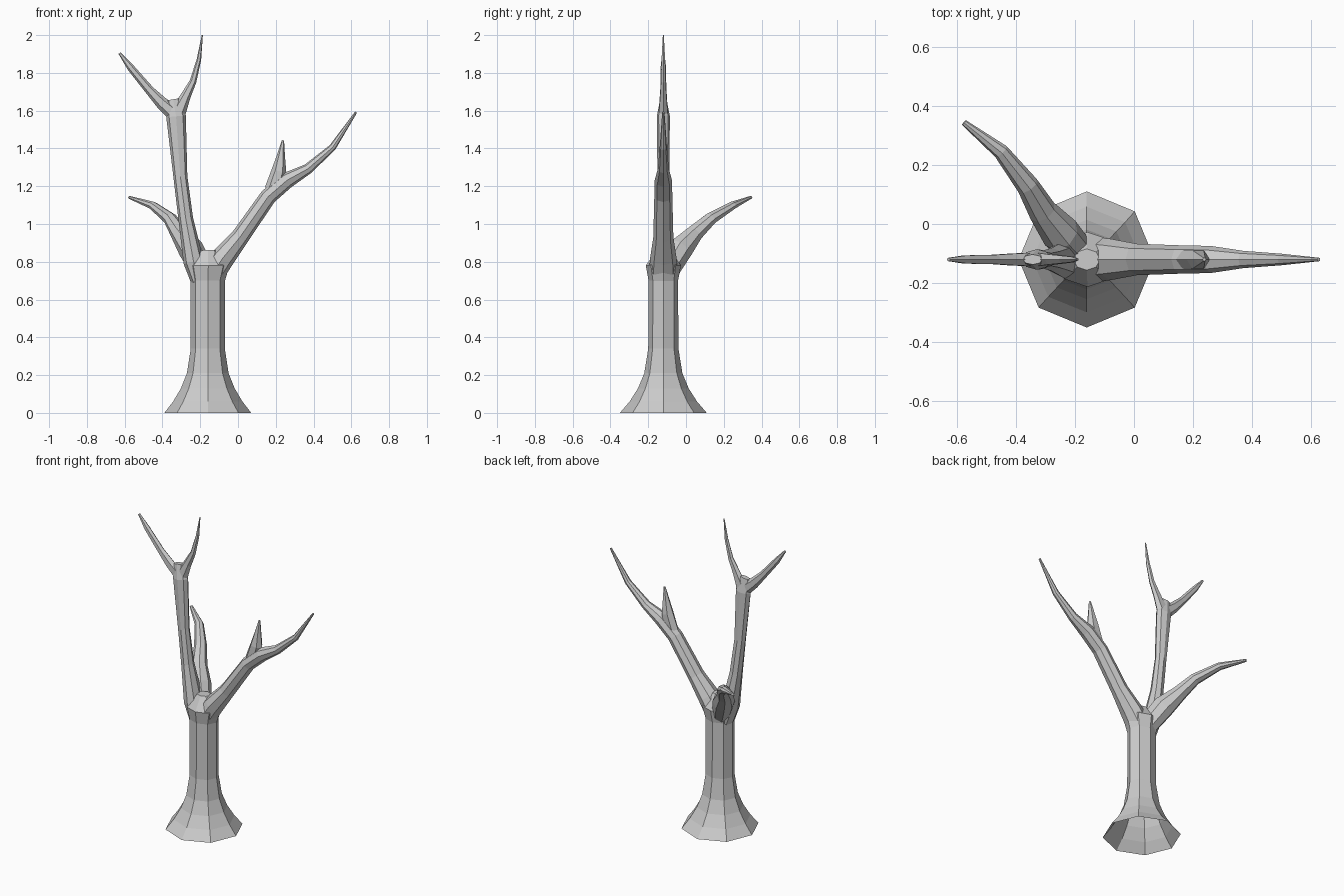
import bpy, bmesh, math
from mathutils import Vector

if "Cube" in bpy.data.objects:
    bpy.data.objects.remove(bpy.data.objects["Cube"])

CY = -0.12  # depth of the trunk axis


def tube(name, pts, squash, sides=8, across=(0, 1, 0)):
    """Tapered tube through (x, z, radius[, y]); squash = sideways stretch at start and end."""
    bm = bmesh.new()
    P = [Vector((p[0], p[3] if len(p) > 3 else CY, p[1])) for p in pts]
    last = len(P) - 1
    rings = []
    for i, c in enumerate(P):
        t = (P[min(i + 1, last)] - P[max(i - 1, 0)]).normalized()
        s = Vector(across)
        s = (s - t * s.dot(t)).normalized()
        u = s.cross(t)
        r = pts[i][2]
        w = r * (squash[0] + (squash[1] - squash[0]) * i / last)
        rings.append([bm.verts.new(c + u * r * math.cos(a) + s * w * math.sin(a))
                      for a in (math.tau * k / sides for k in range(sides))])
    for a, b in zip(rings, rings[1:]):
        for k in range(sides):
            n = (k + 1) % sides
            bm.faces.new((a[k], a[n], b[n], b[k]))
    bm.faces.new(rings[0][::-1])
    bm.faces.new(rings[-1])
    bmesh.ops.recalc_face_normals(bm, faces=bm.faces)
    me = bpy.data.meshes.new(name)
    bm.to_mesh(me)
    bm.free()
    ob = bpy.data.objects.new(name, me)
    bpy.context.collection.objects.link(ob)
    return ob


# Trunk: flared foot by formula, then a straight stem and a domed crown
flare = [(-.16, z, .09 + .14 * (1 - z / .36) ** 2.2) for z in (0, .06, .13, .21, .34)]
trunk = tube("tree", flare + [(-.16, .70, .091), (-.157, .78, .112), (-.16, .862, .045)],
             (1, .8))

parts = []
# Tall left limb and its fork
parts.append(tube("left_limb", [
    (-.205, .70, .045), (-.235, .80, .054), (-.277, 1.03, .039),
    (-.305, 1.25, .037), (-.328, 1.57, .052), (-.343, 1.66, .034)], (1.35, .5)))
parts.append(tube("left_fork_outer", [
    (-.345, 1.59, .04), (-.405, 1.642, .033), (-.468, 1.708, .024),
    (-.57, 1.83, .019), (-.627, 1.905, .007)], (.65, .9), 6))
parts.append(tube("left_fork_inner", [
    (-.318, 1.59, .042), (-.278, 1.675, .027), (-.238, 1.755, .018),
    (-.207, 1.87, .012), (-.189, 2.0, .003)], (.65, 1), 6))
# Right limb and its short stub
parts.append(tube("right_limb", [
    (-.135, .74, .066), (-.08, .82, .062), (.01, .93, .048), (.16, 1.145, .044),
    (.26, 1.232, .043), (.37, 1.292, .028), (.50, 1.405, .019), (.625, 1.592, .006)],
    (1.15, 1)))
parts.append(tube("right_stub", [
    (.185, 1.18, .045), (.217, 1.28, .04), (.227, 1.36, .022),
    (.238, 1.443, .006)], (.8, 1.1), 6))
# Branch reaching back and left
parts.append(tube("back_branch", [
    (-.18, .74, .065, -.105), (-.25, .868, .07, -.03), (-.31, .95, .047, .044),
    (-.36, 1.028, .034, .13), (-.45, 1.097, .022, .245), (-.575, 1.141, .008, .343)],
    (.85, 1.3), 8, (.8, .6, 0)))

# Fuse the limbs into the trunk
for p in parts:
    m = trunk.modifiers.new(p.name, 'BOOLEAN')
    m.operation = 'UNION'
    m.solver = 'EXACT'
    m.object = p
dg = bpy.context.evaluated_depsgraph_get()
fused = bpy.data.meshes.new_from_object(trunk.evaluated_get(dg))
trunk.modifiers.clear()
trunk.data = fused
for p in parts:
    bpy.data.objects.remove(p)

# Open underside
bm = bmesh.new()
bm.from_mesh(fused)
low = [f for f in bm.faces if all(v.co.z < 1e-4 for v in f.verts)]
bmesh.ops.delete(bm, geom=low, context='FACES_ONLY')
bm.to_mesh(fused)
bm.free()
